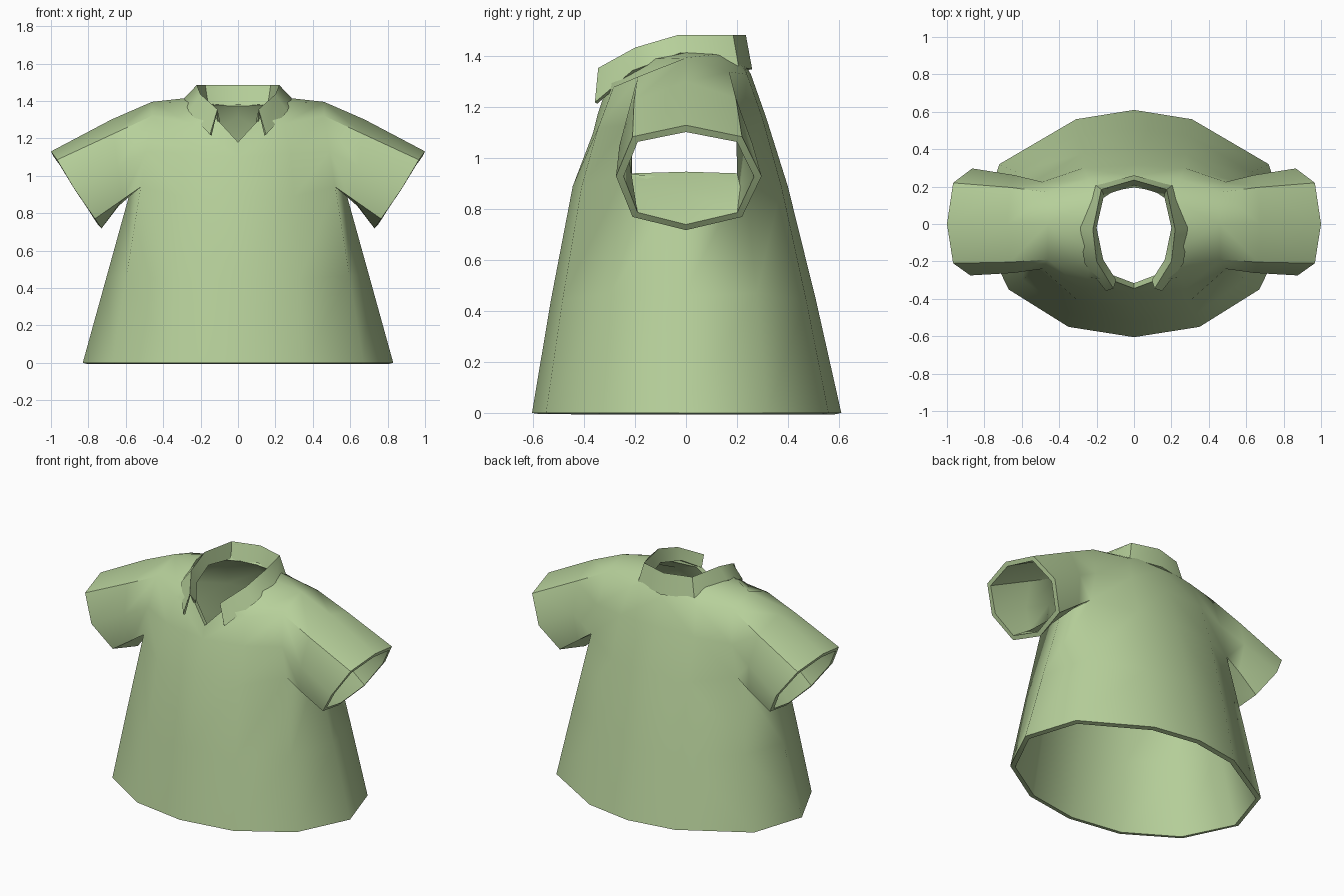
import bpy, bmesh, math
from mathutils import Vector

if "Cube" in bpy.data.objects:
    bpy.data.objects.remove(bpy.data.objects["Cube"])

green = bpy.data.materials.new("soft green cloth")
green.diffuse_color = (0.47, 0.63, 0.325, 1)
green.use_nodes = True
green.node_tree.nodes["Principled BSDF"].inputs["Base Color"].default_value = green.diffuse_color


def cloth(name, points, faces, outward, thickness):
    """Right half of a cloth part: mirrored, thickened inward and smoothed."""
    bm = bmesh.new()
    v = {k: bm.verts.new(p) for k, p in points.items()}
    made = [bm.faces.new([v[k] for k in f]) for f in faces]
    bmesh.ops.recalc_face_normals(bm, faces=bm.faces)
    made[0].normal_update()
    if made[0].normal.dot(Vector(outward)) < 0:
        bmesh.ops.reverse_faces(bm, faces=bm.faces)
    mesh = bpy.data.meshes.new(name)
    bm.to_mesh(mesh)
    bm.free()
    mesh.materials.append(green)
    ob = bpy.data.objects.new(name, mesh)
    bpy.context.collection.objects.link(ob)
    bpy.context.view_layer.objects.active = ob
    ob.select_set(True)
    mirror = ob.modifiers.new("mirror", 'MIRROR')
    mirror.use_clip = True
    solid = ob.modifiers.new("thickness", 'SOLIDIFY')
    solid.thickness = thickness
    solid.offset = -1
    for m in ("mirror", "thickness"):
        bpy.ops.object.modifier_apply(modifier=m)
    bpy.ops.object.shade_smooth_by_angle(angle=math.radians(50))
    ob.select_set(False)
    return ob


# Shirt body: columns run from centre front (0) round the side (3) to centre back (6)
P = {}
hem = [(0, -.605), (.35, -.55), (.67, -.35), (.83, -.02), (.72, .32), (.31, .56), (0, .61)]
chest = [(0, -.445, .89), (.30, -.41, .89), (.52, -.24, .94), (.575, 0, .92),
         (.53, .23, .94), (.28, .375, .89), (0, .40, .89)]
for c in range(7):
    P["hem", c] = Vector((*hem[c], 0))
    P["chest", c] = Vector(chest[c])
    mid = (P["hem", c] + P["chest", c]) / 2
    P["waist", c] = Vector((mid.x, mid.y * 1.01, mid.z))
upper = {0: (0, -.365, 1.10), 1: (.28, -.345, 1.12), 2: (.49, -.24, 1.13),
         4: (.49, .225, 1.14), 5: (.27, .30, 1.16), 6: (0, .315, 1.16)}
yoke = {1: (.25, -.285, 1.28), 2: (.46, -.19, 1.32),
        4: (.46, .17, 1.34), 5: (.24, .24, 1.33), 6: (0, .255, 1.33)}
neck = [(0, -.345, 1.18), (.12, -.30, 1.31), (.215, -.15, 1.39), (.235, 0, 1.42),
        (.20, .13, 1.41), (.11, .20, 1.395), (0, .22, 1.39)]
for c, p in upper.items():
    P["upper", c] = Vector(p)
for c, p in yoke.items():
    P["yoke", c] = Vector(p)
for c, p in enumerate(neck):
    P["neck", c] = Vector(p)
P["top"] = Vector((.46, 0, 1.395))


def strip(a, b, columns):
    return [((a, c), (a, c + 1), (b, c + 1), (b, c)) for c in columns]


F = strip("hem", "waist", range(6)) + strip("waist", "chest", range(6))
F += strip("chest", "upper", (0, 1, 4, 5)) + strip("upper", "yoke", (1, 4, 5))

# Shoulders and V neckline
F += [
    (("upper", 0), ("upper", 1), ("yoke", 1), ("neck", 0)),
    (("neck", 0), ("yoke", 1), ("neck", 1)),
    (("neck", 1), ("yoke", 1), ("neck", 2)),
    (("yoke", 1), ("yoke", 2), "top", ("neck", 2)),
    (("neck", 2), "top", ("neck", 3)),
    (("neck", 3), "top", ("neck", 4)),
    (("yoke", 4), ("yoke", 5), ("neck", 4), "top"),
    (("yoke", 5), ("neck", 5), ("neck", 4)),
    (("yoke", 5), ("yoke", 6), ("neck", 6), ("neck", 5)),
]

# Sleeve: eight sides from the armhole to the cuff
armhole = ["top", ("yoke", 2), ("upper", 2), ("chest", 2), ("chest", 3),
           ("chest", 4), ("upper", 4), ("yoke", 4)]
cuff = [(1, 0, 1.13), (.967, -.21, 1.085), (.875, -.275, .93), (.765, -.21, .77),
        (.73, 0, .718), (.765, .22, .77), (.865, .297, .93), (.967, .22, 1.085)]
for i, key in enumerate(armhole):
    P["cuff", i] = Vector(cuff[i])
    P["sleeve", i] = P[key].lerp(P["cuff", i], .4)
    P["sleeve", i].y *= 1.03
P["sleeve", 0].z += .012
for i in range(8):
    j = (i + 1) % 8
    F.append((armhole[i], armhole[j], ("sleeve", j), ("sleeve", i)))
    F.append((("sleeve", i), ("sleeve", j), ("cuff", j), ("cuff", i)))

cloth("shirt_body", P, F, (0, -1, 0), .03)

# Folded collar: inner stand, top fold and outer flap, from centre back to front tip
stations = [
    ((0, .205, 1.37), (0, .235, 1.485), (0, .26, 1.35)),
    ((.16, .155, 1.385), (.175, .185, 1.485), (.205, .207, 1.36)),
    ((.20, -.02, 1.40), (.22, -.03, 1.485), (.287, -.02, 1.415)),
    ((.165, -.19, 1.36), (.20, -.20, 1.435), (.265, -.21, 1.345)),
    ((.095, -.30, 1.29), (.11, -.345, 1.355), (.15, -.358, 1.22)),
]
C = {}
for s, trio in enumerate(stations):
    for part, p in zip(("stand", "fold", "flap"), trio):
        C[part, s] = Vector(p)
cloth("collar", C, strip("fold", "flap", range(4)) + strip("stand", "fold", range(4)),
      (0, 1, 0), .014)
